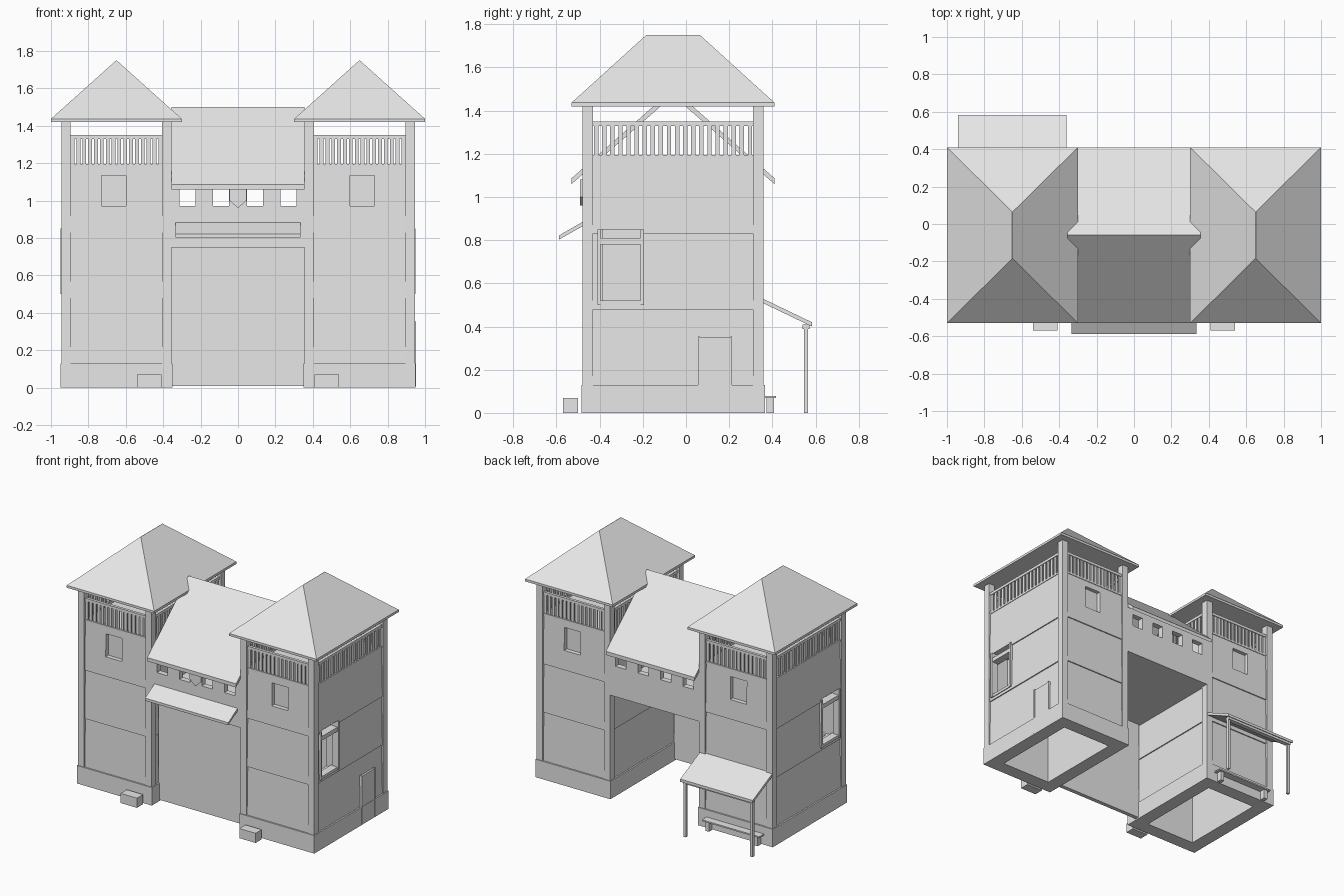
import bpy, bmesh
from mathutils import Vector

if "Cube" in bpy.data.objects:
    bpy.data.objects.remove(bpy.data.objects["Cube"])

mat = bpy.data.materials.new("plain_grey")
mat.use_nodes = True
mat.diffuse_color = (0.8, 0.8, 0.8, 1)
mat.node_tree.nodes["Principled BSDF"].inputs["Base Color"].default_value = (0.8, 0.8, 0.8, 1)


def finish(name, bm):
    bmesh.ops.recalc_face_normals(bm, faces=bm.faces)
    mesh = bpy.data.meshes.new(name)
    bm.to_mesh(mesh)
    bm.free()
    mesh.materials.append(mat)
    ob = bpy.data.objects.new(name, mesh)
    bpy.context.collection.objects.link(ob)
    return ob


def add_box(bm, x, y, z):
    vs = [bm.verts.new((a, b, c)) for c in z for b in y for a in x]
    for f in ((0, 1, 3, 2), (4, 5, 7, 6), (0, 1, 5, 4), (2, 3, 7, 6), (0, 2, 6, 4), (1, 3, 7, 5)):
        bm.faces.new([vs[i] for i in f])


def boxes(name, items):
    bm = bmesh.new()
    for item in items:
        add_box(bm, *item)
    return finish(name, bm)


def extrude_x(name, profile, x):
    """Sweep a closed (y, z) outline between two x values."""
    bm = bmesh.new()
    face = bm.faces.new([bm.verts.new((x[0], y, z)) for y, z in profile])
    out = bmesh.ops.extrude_face_region(bm, geom=[face])["geom"]
    move = [v for v in out if isinstance(v, bmesh.types.BMVert)]
    bmesh.ops.translate(bm, verts=move, vec=Vector((x[1] - x[0], 0, 0)))
    return finish(name, bm)


def loft(name, rings):
    """Stack rectangular rings (x0, x1, y0, y1, z) into a closed solid."""
    bm = bmesh.new()
    loops = [[bm.verts.new(p) for p in ((a, c, z), (b, c, z), (b, d, z), (a, d, z))]
             for a, b, c, d, z in rings]
    for lo, hi in zip(loops, loops[1:]):
        for i in range(4):
            j = (i + 1) % 4
            bm.faces.new((lo[i], lo[j], hi[j], hi[i]))
    bm.faces.new(loops[0])
    bm.faces.new(loops[-1])
    return finish(name, bm)


def cut(ob, items):
    for item in items:
        cutter = boxes("cutter", [item])
        cutter.hide_render = True
        mod = ob.modifiers.new("opening", 'BOOLEAN')
        mod.operation = 'DIFFERENCE'
        mod.solver = 'EXACT'
        mod.object = cutter
        bpy.context.view_layer.objects.active = ob
        bpy.ops.object.modifier_apply(modifier=mod.name)
        bpy.data.objects.remove(cutter)


def tower(side, s):
    X = lambda a, b: tuple(sorted((s * a, s * b)))
    x0, x1 = X(.35, .95)
    y0, y1 = -.485, .365

    # Walls: wide base, then three lapped courses of siding
    steps = [(0, 0), (.13, 0)]
    for i in range(3):
        steps += [(.13 + .35 * i, .011), (.48 + .35 * i, .019)]
    walls = loft(side + "_tower_walls",
                 [(x0 + d, x1 - d, y0 + d, y1 - d, z) for z, d in steps])
    cut(walls, [
        ((x0 + .1, x1 - .1), (y0 + .1, y1 - .1), (-.1, 1.15)),
        (X(.6, .73), (y0 - .1, y0 + .045), (.97, 1.135)),
        (X(.6, .73), (y1 - .045, y1 + .1), (.97, 1.135)),
        (X(.8, 1.1), (-.405, -.2), (.5, .85)),
    ])

    # Corner posts
    px = [(x0 + .005, x0 + .055), (x1 - .055, x1 - .005)]
    py = [(y0 + .005, y0 + .055), (y1 - .055, y1 - .005)]
    boxes(side + "_corner_posts", [(a, b, (.12, 1.425)) for a in px for b in py])

    # Gallery railings on all four sides
    rails = []
    inner_x, inner_y = (x0 + .05, x1 - .05), (y0 + .05, y1 - .05)
    for z in ((1.18, 1.195), (1.33, 1.35)):
        for e in (y0 + .015, y1 - .035):
            rails.append((inner_x, (e, e + .02), z))
        for e in (x0 + .015, x1 - .035):
            rails.append(((e, e + .02), inner_y, z))
    for n, (lo, hi) in ((16, inner_x), (20, inner_y)):
        pitch = (hi - lo) / n
        for i in range(n):
            c = lo + (i + .5) * pitch
            w = (c - .01, c + .01)
            if n == 16:
                rails += [(w, (e, e + .01), (1.19, 1.335)) for e in (y0 + .02, y1 - .03)]
            else:
                rails += [((e, e + .01), w, (1.19, 1.335)) for e in (x0 + .02, x1 - .03)]
    boxes(side + "_gallery_railing", rails)

    # Hipped roof
    r0, r1 = X(.3, 1)
    m = s * .65
    loft(side + "_tower_roof", [(r0, r1, -.53, .41, 1.42), (r0, r1, -.53, .41, 1.437),
                                (m - .001, m + .001, -.185, .065, 1.75)])

    # Side window frame
    boxes(side + "_window_frame", [
        (X(.89, .945), (-.405, -.2), (.78, .81)),
        (X(.89, .945), (-.405, -.2), (.5, .52)),
        (X(.9, .95), (-.21, -.195), (.5, .85)),
        (X(.9, .95), (-.41, -.395), (.5, .85)),
    ])
    # Stone block beside the gate
    boxes(side + "_gate_block", [(X(.41, .54), (-.57, -.5), (0, .07))])


tower("left", 1)
tower("right", -1)

# Bridge between the towers
holes = [((c - .043, c + .043), (-1, 1), (.97, 1.06)) for c in (-.27, -.09, .09, .27)]
for name, y in (("bridge_front_wall", (-.48, -.44)), ("bridge_back_wall", (.32, .36))):
    cut(boxes(name, [((-.365, .365), y, (.75, 1.1))]), holes)
boxes("bridge_floor", [((-.365, .365), (-.45, .33), (.75, .8))])
extrude_x("bridge_roof", [(-.53, 1.06), (-.53, 1.087), (-.06, 1.5), (.41, 1.087),
                          (.41, 1.06), (-.06, 1.47)], (-.355, .355))

# Hanging shield under the front eave
bm = bmesh.new()
pts = [(-.045, 1.08), (.045, 1.08), (.045, 1.0), (0, .96), (-.045, 1.0)]
face = bm.faces.new([bm.verts.new((x, -.49, z)) for x, z in pts])
out = bmesh.ops.extrude_face_region(bm, geom=[face])["geom"]
bmesh.ops.translate(bm, verts=[v for v in out if isinstance(v, bmesh.types.BMVert)],
                    vec=Vector((0, .012, 0)))
finish("hanging_shield", bm)

# Gate and its awning
boxes("gate", [((-.355, .355), (-.4, -.37), (.01, .75))])
extrude_x("gate_awning", [(-.475, .867), (-.475, .887), (-.588, .822), (-.588, .803)], (-.333, .333))

# Side door with jambs
boxes("side_door", [((.92, .948), (.06, .21), (.005, .35)),
                    ((.92, .952), (.056, .064), (.005, .355)),
                    ((.92, .952), (.206, .214), (.005, .355))])

# Lean-to porch and bench behind the right tower
extrude_x("porch_roof", [(.35, .512), (.35, .532), (.583, .42), (.583, .4)], (-.942, -.362))
boxes("porch_frame", [((-.93, -.375), (.54, .572), (.388, .41)),
                      ((-.93, -.91), (.546, .566), (0, .4)),
                      ((-.395, -.375), (.546, .566), (0, .4))])
boxes("bench", [((-.88, -.42), (.362, .418), (.068, .078)),
                ((-.86, -.83), (.372, .408), (0, .07)),
                ((-.47, -.44), (.372, .408), (0, .07))])
